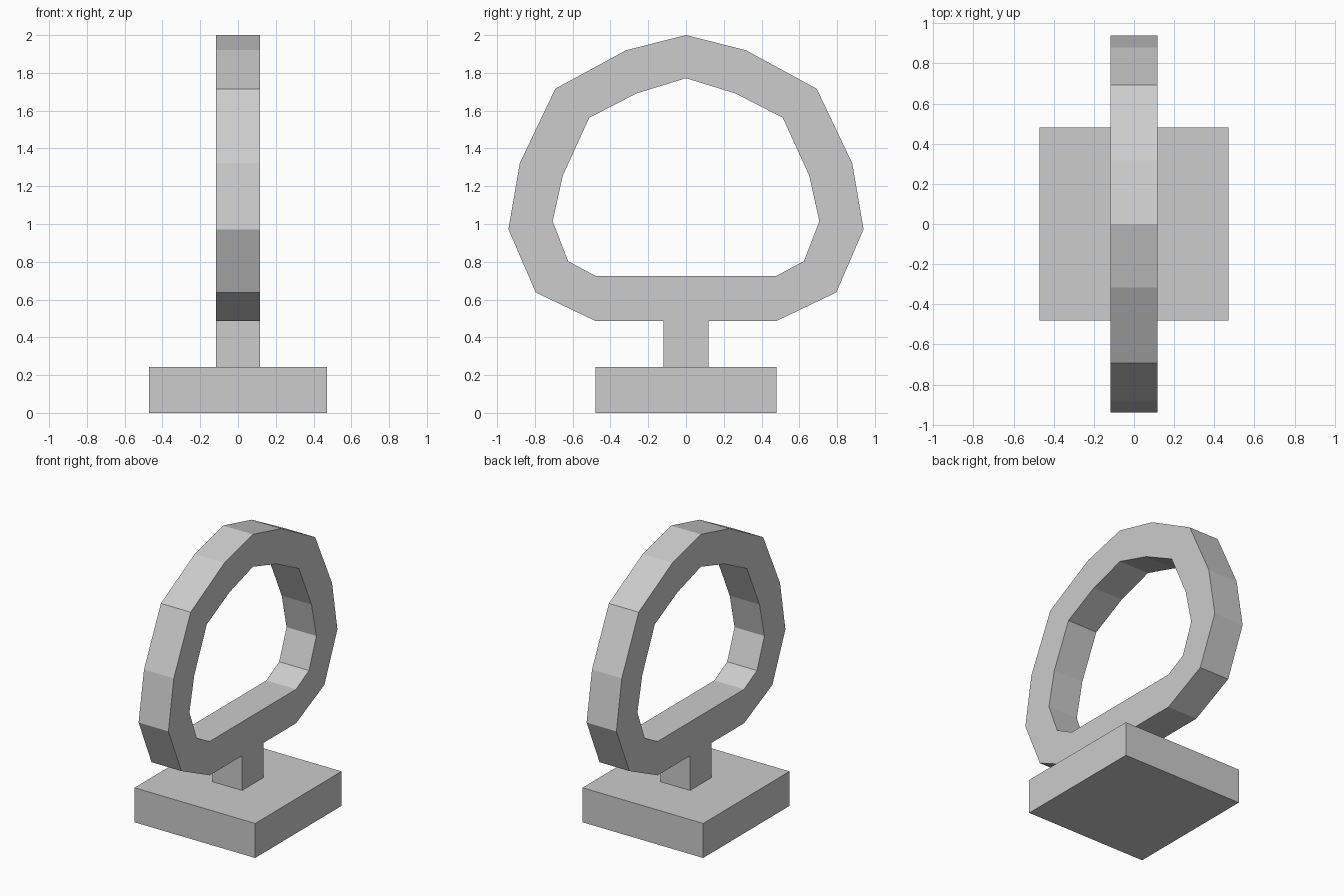
import bpy, bmesh

if "Cube" in bpy.data.objects:
    bpy.data.objects.remove(bpy.data.objects["Cube"])

grey = bpy.data.materials.new("light grey")
grey.diffuse_color = (0.604, 0.604, 0.604, 1)
grey.use_nodes = True
grey.node_tree.nodes["Principled BSDF"].inputs["Base Color"].default_value = grey.diffuse_color


def finish(name, bm):
    bmesh.ops.recalc_face_normals(bm, faces=bm.faces)
    mesh = bpy.data.meshes.new(name)
    bm.to_mesh(mesh)
    bm.free()
    mesh.materials.append(grey)
    bpy.context.collection.objects.link(bpy.data.objects.new(name, mesh))


def box(name, hx, hy, z0, z1):
    bm = bmesh.new()
    bmesh.ops.create_cube(bm, size=1)
    for v in bm.verts:
        v.co = (v.co.x * 2 * hx, v.co.y * 2 * hy, z1 if v.co.z > 0 else z0)
    finish(name, bm)


def mirrored(half):
    # close a right-hand half profile that starts on the centre line
    return half + [(-y, z) for y, z in reversed(half[1:])]


# Square base and short stem
box("base", 0.47, 0.48, 0.0, 0.243)
box("stem", 0.116, 0.12, 0.243, 0.487)

# Faceted ring, profile in the y-z plane
outer = mirrored([(0, 2.0), (0.317, 1.92), (0.692, 1.716), (0.88, 1.322),
                  (0.94, 0.972), (0.796, 0.638), (0.48, 0.487)])
inner = mirrored([(0, 1.772), (0.26, 1.692), (0.512, 1.563), (0.652, 1.257),
                  (0.706, 1.015), (0.624, 0.803), (0.48, 0.726)])
bm = bmesh.new()
half_width = 0.116
loops = [[bm.verts.new((x, y, z)) for y, z in pts]
         for x, pts in ((-half_width, outer), (half_width, outer),
                        (half_width, inner), (-half_width, inner))]
n = len(outer)
for k in range(4):
    a, b = loops[k], loops[(k + 1) % 4]
    for i in range(n):
        j = (i + 1) % n
        bm.faces.new((a[i], a[j], b[j], b[i]))
finish("ring", bm)
